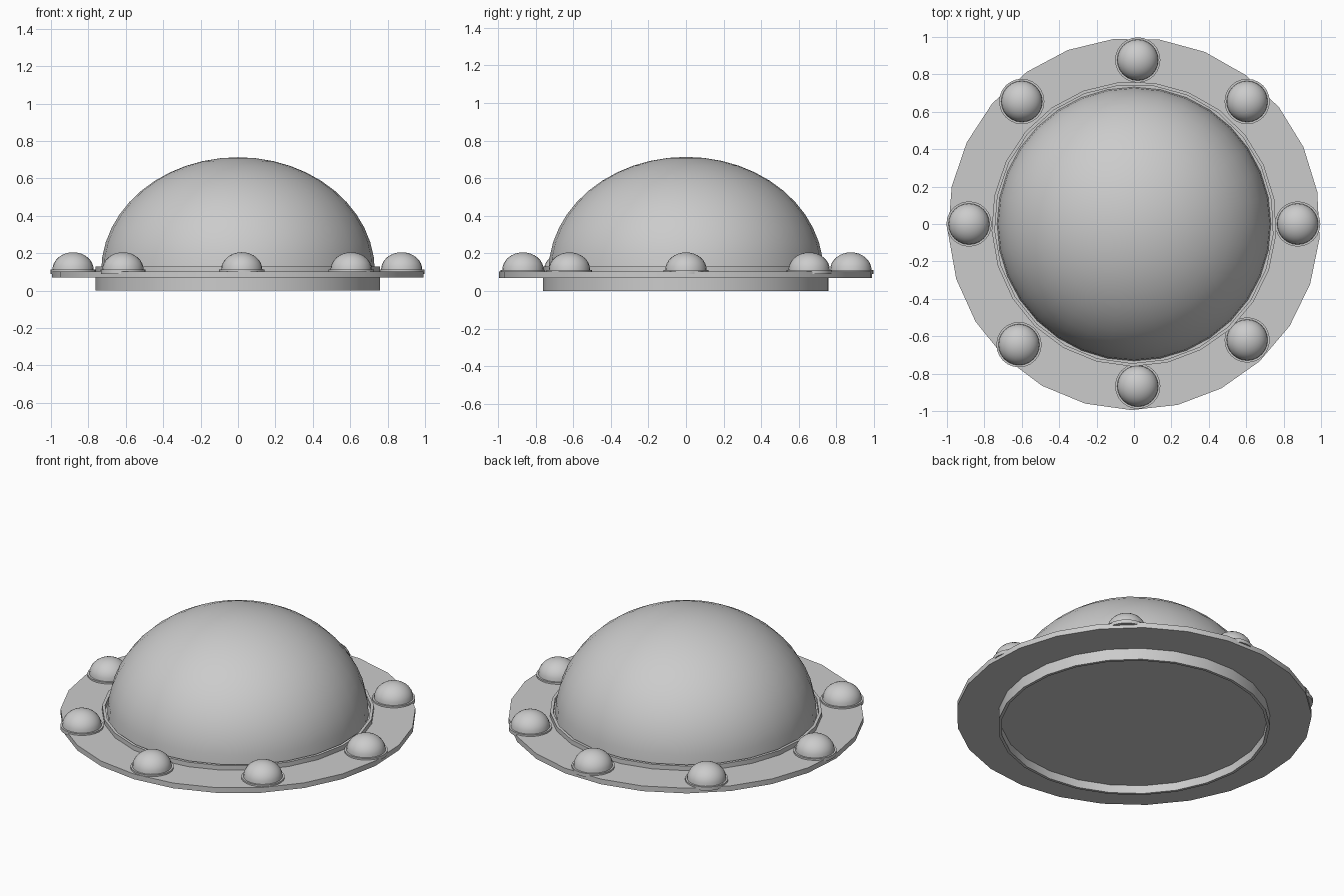
import bpy, math

if "Cube" in bpy.data.objects:
    bpy.data.objects.remove(bpy.data.objects["Cube"])

SIDES = 25
TURN = math.radians(10)


def lathe(name, profile, sides, loc=(0, 0, 0), closed=False, turn=0.0):
    """Spin (radius, z) points around z; a zero radius makes a pole."""
    verts, rings, faces = [], [], []
    for r, z in profile:
        n = 1 if r == 0 else sides
        rings.append([len(verts) + i for i in range(n)])
        for i in range(n):
            a = turn + 2 * math.pi * i / sides
            verts.append((r * math.cos(a), r * math.sin(a), z))
    pairs = list(zip(rings, rings[1:]))
    if closed:
        pairs.append((rings[-1], rings[0]))
    for a, b in pairs:
        for i in range(sides):
            j = (i + 1) % sides
            quad = [a[i % len(a)], a[j % len(a)], b[j % len(b)], b[i % len(b)]]
            faces.append(list(dict.fromkeys(quad)))
    mesh = bpy.data.meshes.new(name)
    mesh.from_pydata(verts, [], faces)
    ob = bpy.data.objects.new(name, mesh)
    bpy.context.collection.objects.link(ob)
    ob.location = loc
    bpy.ops.object.select_all(action='DESELECT')
    ob.select_set(True)
    bpy.context.view_layer.objects.active = ob
    bpy.ops.object.shade_smooth_by_angle(angle=math.radians(32))
    return ob


def dome_profile(r, base, top, steps):
    pts = [(r * math.cos(t), base + (top - base) * math.sin(t))
           for t in (math.pi / 2 * i / steps for i in range(steps))]
    return pts + [(0, top)]


# Thin collar tube, open below
lathe("base_collar", [(0.745, 0), (0.762, 0), (0.762, 0.13), (0.745, 0.13)],
      SIDES, closed=True, turn=TURN)

# Wide flat flange around the collar
lathe("flange", [(0.75, 0.07), (0.995, 0.07), (0.995, 0.102), (0.75, 0.102)],
      SIDES, closed=True, turn=TURN)

# Large dome with a flat recessed underside
lathe("dome", [(0, 0.05), (0.75, 0.05), (0.75, 0.10), (0.732, 0.10)]
      + dome_profile(0.732, 0.10, 0.713, 12)[1:], 32)

# Round studs, each on a small washer
spots = [(0.875, 0), (0.605, 0.655), (0.02, 0.877), (-0.60, 0.655),
         (-0.882, 0), (-0.615, -0.645), (0.02, -0.867), (0.605, -0.62)]
for i, (x, y) in enumerate(spots):
    lathe(f"stud_{i + 1}", [(0, 0.09), (0.121, 0.09), (0.121, 0.112), (0.11, 0.112)]
          + dome_profile(0.11, 0.112, 0.205, 8)[1:], 24, (x, y, 0))
